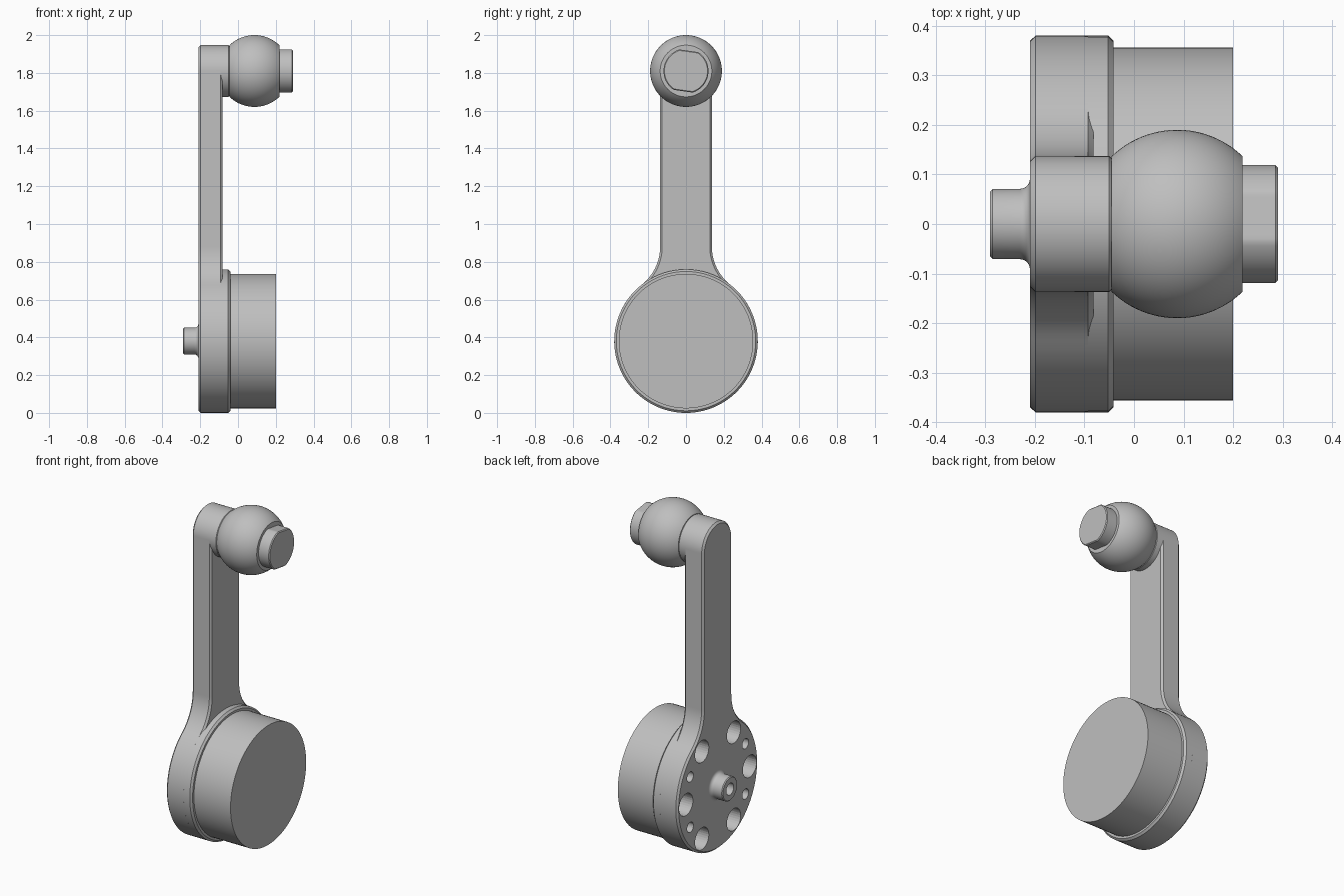
import bpy
import bmesh
from math import sin, cos, pi, atan2, sqrt, radians

cube = bpy.data.objects.get("Cube")
if cube:
    bpy.data.objects.remove(cube, do_unlink=True)

GREY = (0.52, 0.52, 0.52, 1)
mat = bpy.data.materials.new("plain grey")
mat.use_nodes = True
mat.diffuse_color = GREY
mat.node_tree.nodes["Principled BSDF"].inputs["Base Color"].default_value = GREY

DISK_Z, DISK_R = 0.38, 0.38     # wheel at the bottom
TOP_Z, ARM_W = 1.81, 0.137      # knob axis height, arm half width
FILLET_Z = 0.5                  # fillet centre above the wheel centre


def arc(cy, cz, r, a, b, n):
    return [(cy + r * cos(a + (b - a) * i / n), cz + r * sin(a + (b - a) * i / n))
            for i in range(n + 1)]


def circle(r, cy=0, cz=0, n=96):
    return arc(cy, cz, r, 0, 2 * pi, n)[:-1]


def add_loft(bm, sections):
    """Skin matching (x, outline) sections and close both ends."""
    rings = [[bm.verts.new((x, y, z)) for y, z in pts] for x, pts in sections]
    n = len(rings[0])
    for a, b in zip(rings, rings[1:]):
        for i in range(n):
            j = (i + 1) % n
            bm.faces.new((a[i], a[j], b[j], b[i]))
    bm.faces.new(rings[0])
    bm.faces.new(rings[-1])


def finish(name, bm):
    bmesh.ops.recalc_face_normals(bm, faces=bm.faces)
    me = bpy.data.meshes.new(name)
    bm.to_mesh(me)
    bm.free()
    me.materials.append(mat)
    ob = bpy.data.objects.new(name, me)
    bpy.context.collection.objects.link(ob)
    return ob


def select(ob):
    bpy.ops.object.select_all(action='DESELECT')
    ob.select_set(True)
    bpy.context.view_layer.objects.active = ob


def smooth(ob):
    select(ob)
    bpy.ops.object.shade_smooth_by_angle(angle=radians(30))


def loft(name, sections):
    bm = bmesh.new()
    add_loft(bm, sections)
    ob = finish(name, bm)
    smooth(ob)
    return ob


def turned(name, z, profile):
    """Part turned about the x direction from (x, radius) pairs."""
    return loft(name, [(x, circle(r, 0, z)) for x, r in profile])


def plate_outline(inset):
    """Wheel, fillets and round-topped arm as one outline."""
    w, r = ARM_W, DISK_R
    fr = (w * w + FILLET_Z ** 2 - r * r) / (2 * (r - w))
    t = atan2(FILLET_Z, w + fr)
    half = arc(0, DISK_Z, r - inset, -pi / 2, t, 40)
    half += arc(w + fr, DISK_Z + FILLET_Z, fr + inset, t + pi, pi, 14)
    half += arc(0, TOP_Z, w - inset, 0, pi / 2, 20)
    return half + [(-y, z) for y, z in half[-2:0:-1]]


# Arm plate with chamfered edges
C = 0.011
plate = loft("arm_plate", [(-0.21, plate_outline(C)), (-0.21 + C, plate_outline(0)),
                           (-0.082 - C, plate_outline(0)), (-0.082, plate_outline(C))])

# Ring of holes in the back of the wheel
bm = bmesh.new()
holes = [(60 * k, 0.065) for k in range(6)] + [(a, 0.03) for a in (30, 150, 210, 330)]
for deg, r in holes:
    a = radians(deg)
    ring = circle(r, 0.3 * cos(a), DISK_Z + 0.3 * sin(a), 32)
    add_loft(bm, [(-0.3, ring), (0, ring)])
cutter = finish("hole_cutter", bm)
cutter.hide_render = True
mod = plate.modifiers.new("holes", 'BOOLEAN')
mod.operation = 'DIFFERENCE'
mod.solver = 'EXACT'
mod.object = cutter
select(plate)
bpy.ops.object.modifier_apply(modifier=mod.name)
bpy.data.objects.remove(cutter, do_unlink=True)
smooth(plate)

# Wheel rim and drum
turned("wheel_rim", DISK_Z, [(-0.1, DISK_R), (-0.041 - C, DISK_R), (-0.041, DISK_R - C)])
turned("drum", DISK_Z, [(-0.06, 0.356), (0.2, 0.356)])

# Bored hub with a fillet at its foot
foot = [(-0.21 - 0.02 * (1 - cos(a)), 0.091 - 0.02 * sin(a))
        for a in [pi / 2 * i / 6 for i in range(7)]]
turned("hub", DISK_Z, [(-0.2, 0.091)] + foot +
       [(-0.285, 0.071), (-0.29, 0.066), (-0.29, 0.035), (-0.22, 0.035)])

# Boss, ball knob and end cap
turned("knob_boss", TOP_Z, [(-0.12, ARM_W), (-0.05, ARM_W), (-0.045, ARM_W - 0.005)])
BALL_X, BALL_R, HALF = 0.087, 0.19, 0.132
steps = [HALF * sin(pi / 2 * (i / 16 - 1)) for i in range(33)]
turned("ball_knob", TOP_Z, [(BALL_X + s, sqrt(BALL_R ** 2 - s * s)) for s in steps])


def cap_outline(inset):
    """Circle with two flats, turned slightly."""
    flat, tilt = 0.108 - inset, radians(-8)
    pts = [(y, max(-flat, min(flat, z))) for y, z in circle(0.119 - inset)]
    return [(y * cos(tilt) - z * sin(tilt), TOP_Z + y * sin(tilt) + z * cos(tilt))
            for y, z in pts]


loft("end_cap", [(0.2, cap_outline(0)), (0.285, cap_outline(0)), (0.29, cap_outline(0.005))])
